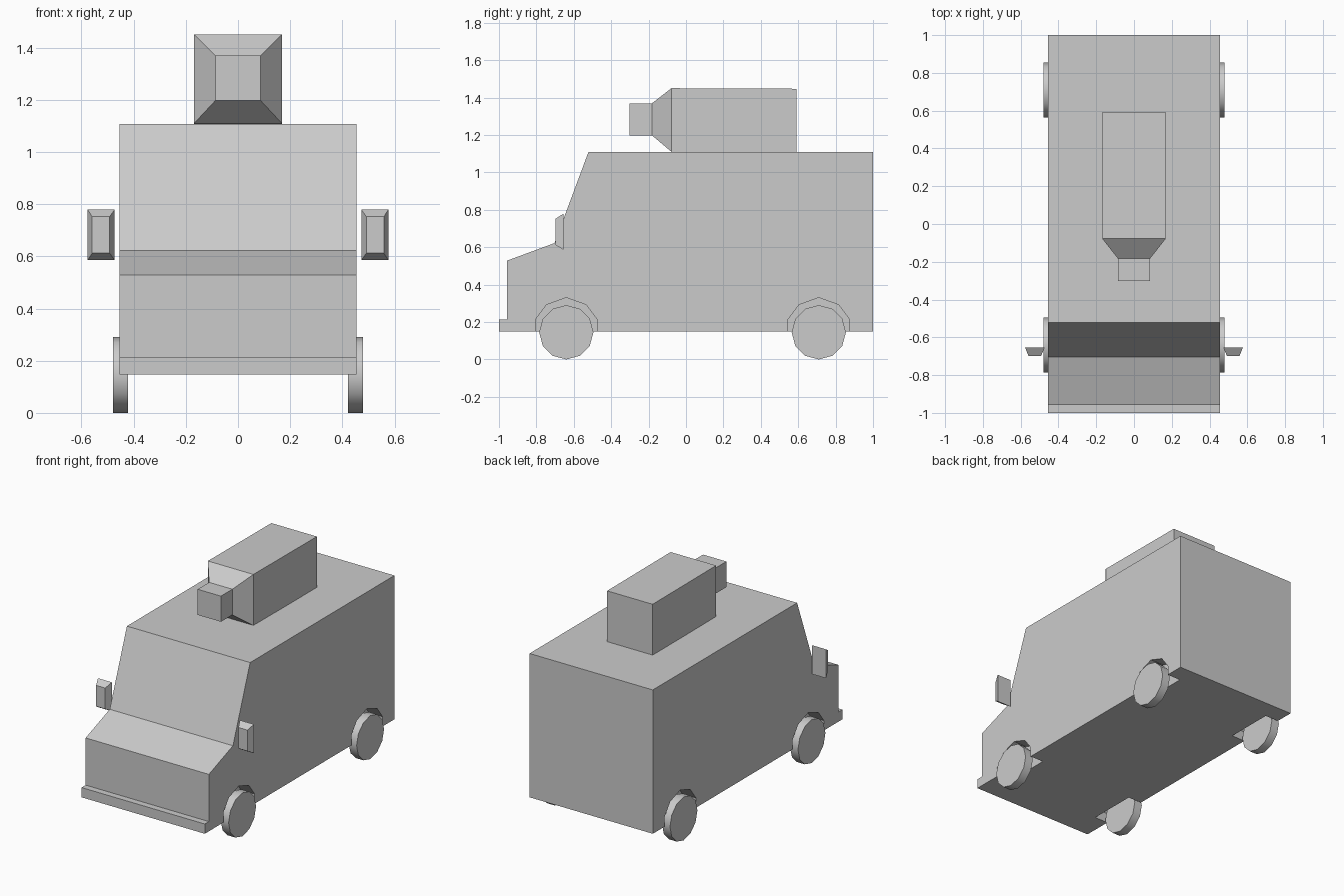
import bpy, bmesh, math

if "Cube" in bpy.data.objects:
    bpy.data.objects.remove(bpy.data.objects["Cube"])

WHEEL_Y = (-0.64, 0.71)


def finish(name, bm):
    bmesh.ops.recalc_face_normals(bm, faces=bm.faces)
    mesh = bpy.data.meshes.new(name)
    bm.to_mesh(mesh)
    bm.free()
    ob = bpy.data.objects.new(name, mesh)
    bpy.context.collection.objects.link(ob)
    return ob


def extrude_profile(name, points, x0, x1):
    """Extrude a (y, z) outline along x."""
    bm = bmesh.new()
    face = bm.faces.new([bm.verts.new((x0, y, z)) for y, z in points])
    new = bmesh.ops.extrude_face_region(bm, geom=[face])["geom"]
    verts = [v for v in new if isinstance(v, bmesh.types.BMVert)]
    bmesh.ops.translate(bm, verts=verts, vec=(x1 - x0, 0, 0))
    return finish(name, bm)


def loft_boxes(name, sections):
    """Bridge rectangles (y, x0, x1, z0, z1) along y and cap the ends."""
    bm = bmesh.new()
    rings = [[bm.verts.new(p) for p in ((x0, y, z0), (x1, y, z0), (x1, y, z1), (x0, y, z1))]
             for y, x0, x1, z0, z1 in sections]
    for a, b in zip(rings, rings[1:]):
        for i in range(4):
            j = (i + 1) % 4
            bm.faces.new((a[i], a[j], b[j], b[i]))
    bm.faces.new(rings[0])
    bm.faces.new(rings[-1])
    return finish(name, bm)


# Van body with hood, windshield slope and bumper lip
body = extrude_profile("van_body", [
    (-1, 0.148), (1, 0.148), (1, 1.108), (-0.522, 1.108), (-0.703, 0.622),
    (-0.957, 0.528), (-0.957, 0.213), (-1, 0.213)], -0.455, 0.455)

# Wheel arches cut into the sides
arch = [(-0.165, 0.05), (-0.165, 0.213), (-0.106, 0.292), (0, 0.33),
        (0.106, 0.292), (0.165, 0.213), (0.165, 0.05)]
for side in (-1, 1):
    for y in WHEEL_Y:
        cutter = extrude_profile("arch_cutter", [(y + dy, z) for dy, z in arch],
                                 side * 0.355, side * 0.6)
        cutter.hide_render = True
        cutter.hide_set(True)
        mod = body.modifiers.new("wheel_arch", "BOOLEAN")
        mod.operation = "DIFFERENCE"
        mod.solver = "EXACT"
        mod.object = cutter

# Twelve-sided wheels
for side, side_name in ((-1, "left"), (1, "right")):
    for y, end in zip(WHEEL_Y, ("front", "rear")):
        bpy.ops.mesh.primitive_cylinder_add(
            vertices=12, radius=0.145, depth=0.058,
            location=(side * 0.451, y, 0.145), rotation=(0, math.pi / 2, 0))
        bpy.context.object.name = f"{end}_{side_name}_wheel"
        bpy.ops.object.shade_smooth_by_angle(angle=math.radians(40))

# Roof unit: box tapering to a small nozzle at the front
loft_boxes("roof_unit", [
    (0.592, -0.168, 0.168, 1.106, 1.447), (-0.078, -0.168, 0.168, 1.11, 1.45),
    (-0.182, -0.086, 0.086, 1.198, 1.369), (-0.303, -0.086, 0.086, 1.198, 1.369)])

# Side mirrors, mirrored across x
mirrors = loft_boxes("side_mirrors", [
    (-0.655, 0.473, 0.576, 0.586, 0.779), (-0.698, 0.492, 0.559, 0.612, 0.752)])
mirrors.modifiers.new("other_side", "MIRROR")
